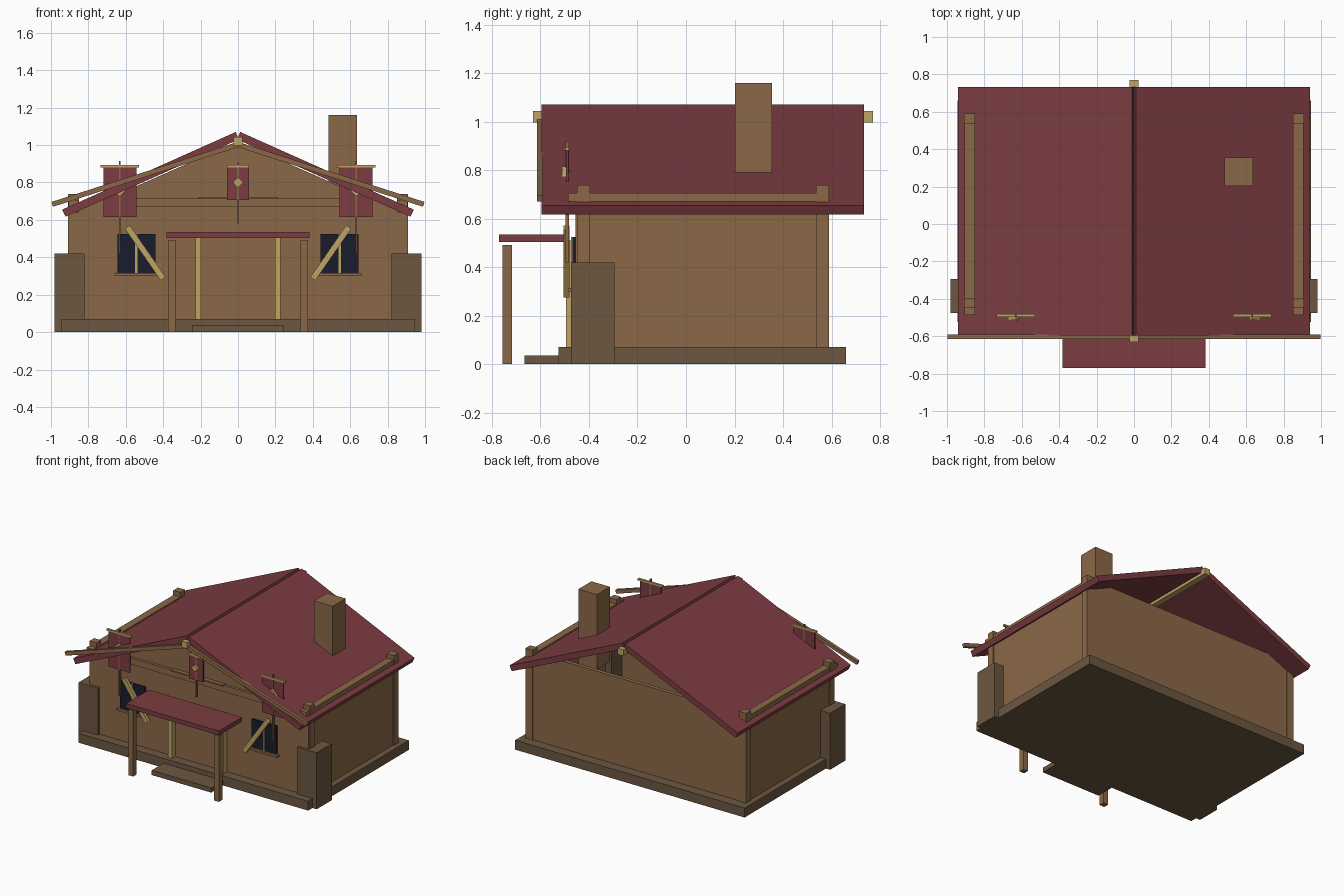
import bpy, bmesh, math
from mathutils import Matrix

if "Cube" in bpy.data.objects:
    bpy.data.objects.remove(bpy.data.objects["Cube"])


def mat(name, rgb):
    m = bpy.data.materials.new(name)
    m.diffuse_color = (*rgb, 1)
    m.use_nodes = True
    m.node_tree.nodes["Principled BSDF"].inputs["Base Color"].default_value = m.diffuse_color
    return m


WOOD = mat("wood", (0.26, 0.14, 0.065))
STONE = mat("stone", (0.15, 0.095, 0.053))
RED = mat("red", (0.2, 0.045, 0.052))
PALE = mat("pale_wood", (0.52, 0.37, 0.13))
GLASS = mat("dark_glass", (0.01, 0.012, 0.025))


def finish(name, bm, material):
    bmesh.ops.recalc_face_normals(bm, faces=bm.faces)
    me = bpy.data.meshes.new(name)
    bm.to_mesh(me)
    bm.free()
    me.materials.append(material)
    ob = bpy.data.objects.new(name, me)
    bpy.context.collection.objects.link(ob)
    return ob


def box(name, material, x, y, z, both=False):
    """Box from ranges; both=True adds the copy mirrored in x."""
    for s in ((1, -1) if both else (1,)):
        bm = bmesh.new()
        bmesh.ops.create_cube(bm, size=1)
        for v in bm.verts:
            v.co = [r[0] + (c + 0.5) * (r[1] - r[0]) for r, c in zip((x, y, z), v.co)]
            v.co.x *= s
        finish(name + ("" if not both else "_right" if s > 0 else "_left"), bm, material)


def prism(name, material, pts, y, both=False):
    """Front (x, z) outline extruded along y."""
    for s in ((1, -1) if both else (1,)):
        bm = bmesh.new()
        f = bm.faces.new([bm.verts.new((s * px, y[0], pz)) for px, pz in pts])
        r = bmesh.ops.extrude_face_region(bm, geom=[f])
        for v in r["geom"]:
            if isinstance(v, bmesh.types.BMVert):
                v.co.y = y[1]
        finish(name + ("" if not both else "_right" if s > 0 else "_left"), bm, material)


def plank(name, material, a, b, t, y, both=True):
    """Straight bar between two (x, z) points, thickness t."""
    dx, dz = b[0] - a[0], b[1] - a[1]
    n = math.hypot(dx, dz)
    ox, oz = -dz / n * t / 2, dx / n * t / 2
    prism(name, material, [(a[0] + ox, a[1] + oz), (b[0] + ox, b[1] + oz),
                           (b[0] - ox, b[1] - oz), (a[0] - ox, a[1] - oz)], y, both)


# Plinth, step and corner buttresses
box("plinth", STONE, (-.945, .945), (-.525, .66), (0, .07))
box("door_step", STONE, (-.245, .245), (-.665, -.525), (0, .035))
box("buttress", STONE, (.82, .98), (-.475, -.295), (0, .42), True)

# Walls: the back gable is open, the front gable is filled
WALL = [(-.9, .07), (.9, .07), (.9, .63), (.69, .72), (-.69, .72), (-.9, .63)]
prism("front_wall", WOOD, WALL, (-.455, -.42))
prism("back_wall", WOOD, WALL, (.555, .585))
box("side_wall", WOOD, (.87, .9), (-.45, .58), (.07, .63), True)
prism("front_gable", WOOD, [(-.68, .72), (.68, .72), (0, 1.02)], (-.455, -.42))
box("tie_beam", WOOD, (-.7, .7), (-.475, -.455), (.67, .717))
box("gable_ledge", WOOD, (-.215, .215), (-.485, -.455), (.712, .722))

# Corner posts and wall plates poking out of the roof
for tag, y in (("front", (-.45, -.395)), ("back", (.535, .59))):
    box(tag + "_corner_post", WOOD, (.85, .908), y, (.05, .738), True)
box("wall_plate", WOOD, (.85, .905), (-.487, .59), (.64, .705), True)

# Roof, ridge beam, barge boards, chimney
prism("roof_slab", RED, [(.012, 1.07), (.94, .655), (.922, .617), (-.004, 1.03)],
      (-.595, .733), True)
box("ridge_beam", PALE, (-.023, .023), (-.63, .77), (.997, 1.043))
plank("barge_board", WOOD, (0, 1.003), (.993, .683), .027, (-.615, -.592))
box("chimney", WOOD, (.485, .637), (.203, .355), (.6, 1.16))

# Windows with mullion, sill and diagonal brace
box("window", GLASS, (.44, .645), (-.467, -.45), (.31, .525), True)
box("window_mullion", PALE, (.538, .55), (-.475, -.46), (.31, .525), True)
box("window_sill", WOOD, (.43, .66), (-.485, -.45), (.3, .315), True)
plank("brace", PALE, (.592, .562), (.4, .285), .032, (-.505, -.48))

# Doorway and porch
box("door_jamb", PALE, (.198, .228), (-.495, -.45), (.07, .51), True)
box("porch_roof", RED, (-.383, .383), (-.77, -.5), (.503, .535))
box("porch_post", WOOD, (.333, .373), (-.757, -.717), (0, .492), True)


def banner(name, cx, hw, z0, z1, bar, pole, dz, dh):
    y = -.49
    box(name + "_cloth", RED, (cx - hw, cx + hw), (y - .005, y + .005), (z0, z1))
    box(name + "_crossbar", PALE, (cx - bar, cx + bar), (y - .008, y + .008), (z1, z1 + .013))
    box(name + "_pole", WOOD, (cx - .005, cx + .005), (y - .007, y + .007), pole)
    prism(name + "_diamond", PALE, [(cx - dh, dz), (cx, dz - dh), (cx + dh, dz), (cx, dz + dh)],
          (y - .022, y - .005))


# Hanging banners
banner("center_banner", 0, .058, .705, .88, .06, (.58, .905), .8, .028)
for tag, cx in (("left_banner", -.632), ("right_banner", .632)):
    banner(tag, cx, .088, .615, .88, .103, (.42, .915), .77, .045)
